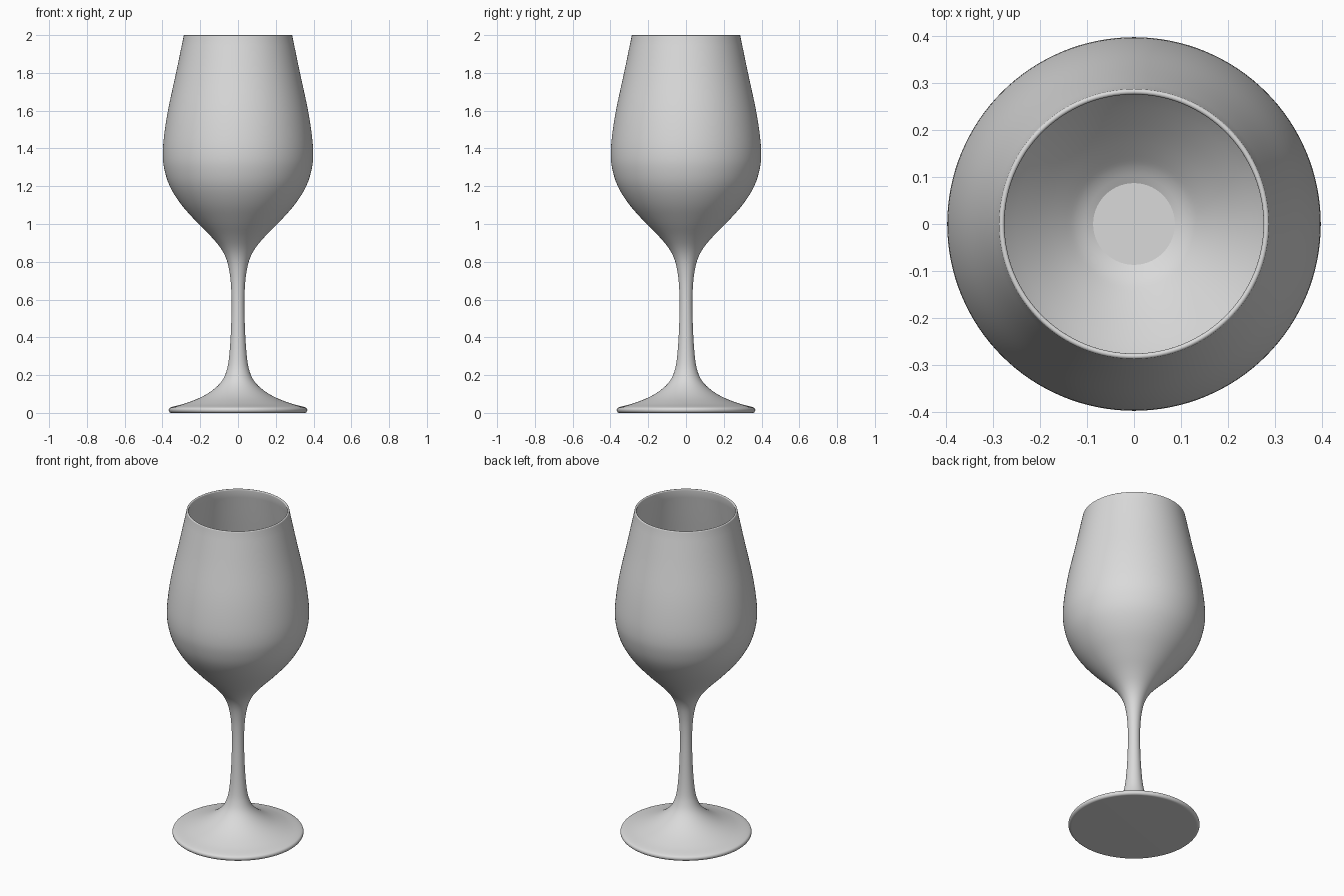
import bpy
import bmesh
import math
from mathutils import Vector

cube = bpy.data.objects.get("Cube")
if cube:
    bpy.data.objects.remove(cube, do_unlink=True)

# Plain grey glass
glass = bpy.data.materials.new("grey_glass")
glass.use_nodes = True
colour = (0.7, 0.7, 0.7, 1)
glass.diffuse_color = colour
glass.node_tree.nodes["Principled BSDF"].inputs["Base Color"].default_value = colour


def smooth_curve(points, steps=4):
    """Catmull-Rom curve through (radius, height) points."""
    p = [Vector(q) for q in points]
    p = [2 * p[0] - p[1]] + p + [2 * p[-1] - p[-2]]
    out = []
    for a, b, c, d in zip(p, p[1:], p[2:], p[3:]):
        for i in range(steps):
            t = i / steps
            out.append(0.5 * (2 * b + (c - a) * t + (2 * a - 5 * b + 4 * c - d) * t ** 2
                              + (3 * b - a - 3 * c + d) * t ** 3))
    return out + [p[-2]]


def arc(centre, radius, start, end, steps):
    """Rounded edge between two angles in degrees."""
    angles = [math.radians(start + (end - start) * i / steps) for i in range(steps + 1)]
    return [(centre[0] + radius * math.cos(a), centre[1] + radius * math.sin(a))
            for a in angles]


def lathe(name, profile, segments=128):
    """Revolve a profile round z; ends on the axis are welded."""
    bm = bmesh.new()
    verts = [bm.verts.new((r, 0, z)) for r, z in profile]
    edges = [bm.edges.new(pair) for pair in zip(verts, verts[1:])]
    bmesh.ops.spin(bm, geom=verts + edges, cent=(0, 0, 0), axis=(0, 0, 1),
                   angle=math.tau, steps=segments, use_merge=False)
    bmesh.ops.remove_doubles(bm, verts=bm.verts, dist=0.0002)
    bmesh.ops.recalc_face_normals(bm, faces=bm.faces)
    mesh = bpy.data.meshes.new(name)
    bm.to_mesh(mesh)
    bm.free()
    mesh.materials.append(glass)
    obj = bpy.data.objects.new(name, mesh)
    bpy.context.collection.objects.link(obj)
    bpy.ops.object.select_all(action="DESELECT")
    obj.select_set(True)
    bpy.context.view_layer.objects.active = obj
    bpy.ops.object.shade_smooth_by_angle(angle=math.radians(25))
    return obj


# Flat underside and rounded edge of the foot
foot_edge = [(0, 0), (0.348, 0)] + arc((0.352, 0.015), 0.015, -80, 70, 10)

# Foot top, stem and outside of the bowl
outside = smooth_curve([
    (0.345, 0.033), (0.28, 0.05), (0.2, 0.081), (0.135, 0.12), (0.088, 0.165),
    (0.063, 0.215), (0.049, 0.28), (0.039, 0.4), (0.034, 0.55), (0.036, 0.66),
    (0.044, 0.74), (0.06, 0.81), (0.09, 0.87), (0.141, 0.932), (0.22, 1.012),
    (0.302, 1.105), (0.361, 1.2), (0.39, 1.29), (0.398, 1.37), (0.391, 1.47),
    (0.369, 1.61), (0.328, 1.8), (0.288, 1.993)])

# Rounded rim
rim = arc((0.282, 1.994), 0.006, 20, 160, 6)

# Inside of the bowl, rounding into a small flat floor
inside = smooth_curve([
    (0.276, 1.993), (0.316, 1.8), (0.357, 1.61), (0.379, 1.47), (0.386, 1.37),
    (0.378, 1.29), (0.349, 1.205), (0.291, 1.115), (0.211, 1.026),
    (0.145, 0.962), (0.117, 0.939), (0.087, 0.923)])

lathe("stemmed_glass", foot_edge + outside + rim + inside + [(0, 0.923)])
